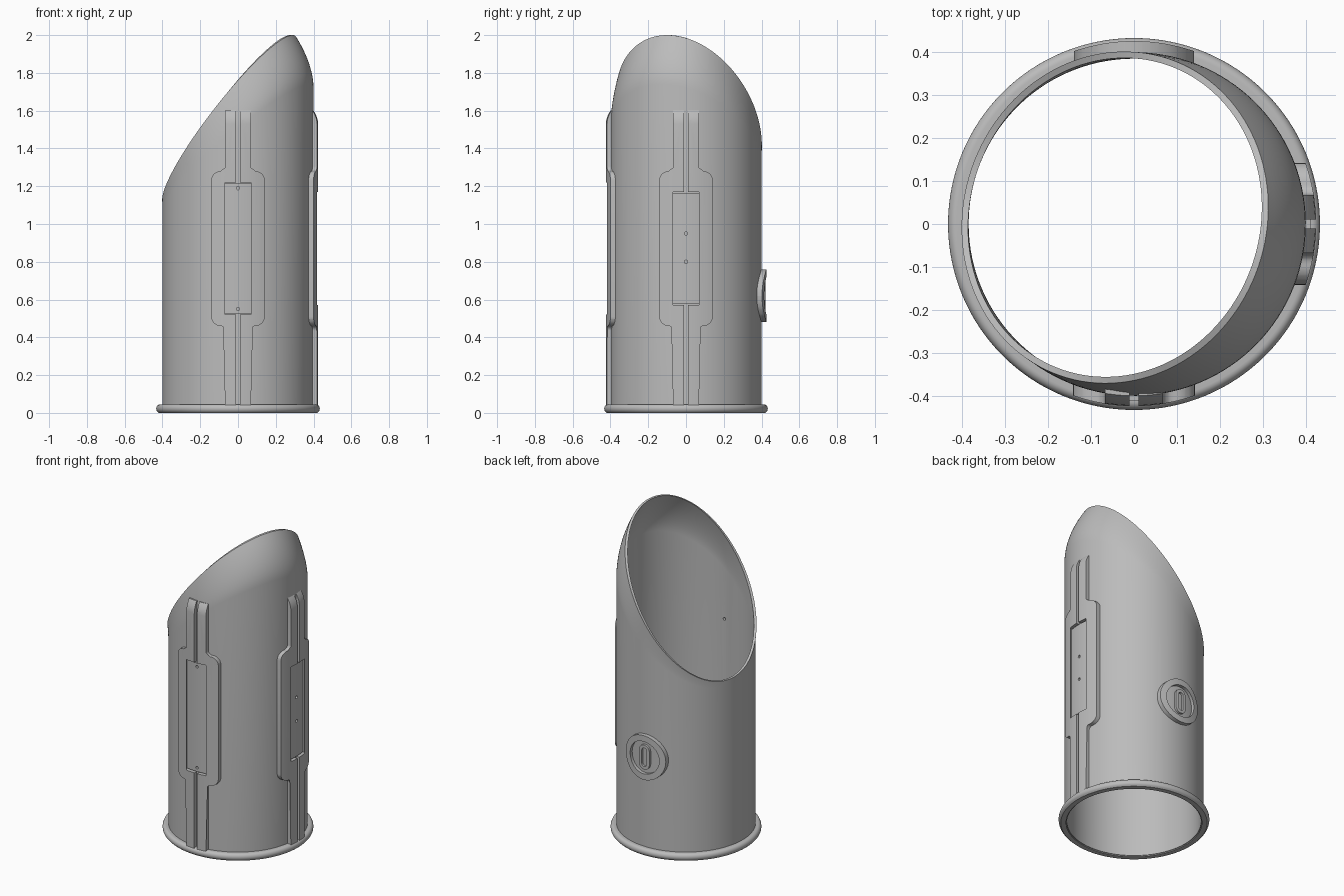
import bpy, bmesh
from math import pi, sin, cos, sqrt, radians
from mathutils import Matrix, Vector

cube = bpy.data.objects.get("Cube")
if cube:
    bpy.data.objects.remove(cube)

grey = bpy.data.materials.new("metal_grey")
grey.use_nodes = True
grey.diffuse_color = (0.5, 0.5, 0.5, 1)
grey.node_tree.nodes["Principled BSDF"].inputs["Base Color"].default_value = (0.5, 0.5, 0.5, 1)

R, WALL, SEG = 0.40, 0.015, 128
FRONT, SIDE, BACK = -pi / 2, 0.0, pi / 2


def finish(name, bm, smooth=True):
    bmesh.ops.recalc_face_normals(bm, faces=bm.faces)
    mesh = bpy.data.meshes.new(name)
    bm.to_mesh(mesh)
    bm.free()
    obj = bpy.data.objects.new(name, mesh)
    bpy.context.collection.objects.link(obj)
    mesh.materials.append(grey)
    bpy.ops.object.select_all(action='DESELECT')
    obj.select_set(True)
    bpy.context.view_layer.objects.active = obj
    if smooth:
        bpy.ops.object.shade_smooth_by_angle(angle=radians(30))
    return obj


def loft(name, rings):
    """Skin a closed chain of rings."""
    bm = bmesh.new()
    loops = [[bm.verts.new(p) for p in ring] for ring in rings]
    for a, b in zip(loops, loops[1:] + loops[:1]):
        for i in range(len(a)):
            j = (i + 1) % len(a)
            bm.faces.new((a[i], a[j], b[j], b[i]))
    return finish(name, bm)


# Tube with a slanted, inward-leaning hood
TILT, AXIS_A, AXIS_B, SHIFT = radians(-19), 0.353, 0.39, 0.047


def hood_ring(t, inset):
    pts = []
    for i in range(SEG):
        a = 2 * pi * i / SEG
        c, s = cos(a), sin(a)
        lean = t ** 1.8
        x = R * c + (AXIS_A * c - SHIFT - R * c) * lean
        y = R * s + (AXIS_B * s - R * s) * lean
        low = 1.40 + 0.34 * c
        high = 1.55 + 0.45 * c
        p = Vector((x - inset * c, y - inset * s, low + (high - low) * t))
        pts.append(Matrix.Rotation(TILT, 3, 'Z') @ p)
    return pts


def base_ring(inset):
    return [Vector((p.x, p.y, 0.005)) for p in hood_ring(0, inset)]


STEPS = 10
outer = [base_ring(0)] + [hood_ring(k / STEPS, 0) for k in range(STEPS + 1)]
inner = [base_ring(WALL)] + [hood_ring(k / STEPS, WALL) for k in range(STEPS + 1)]
tube = loft("tube_body", outer + inner[::-1])

# Rounded base flange
profile = [(0.39, 0), (0.42, 0)]
profile += [(0.413 + 0.02 * cos(a), 0.0225 + 0.0225 * sin(a))
            for a in [radians(d) for d in range(-60, 91, 15)]]
profile += [(0.39, 0.045)]
loft("base_flange", [[(r * cos(2 * pi * i / SEG), r * sin(2 * pi * i / SEG), z)
                      for i in range(SEG)] for r, z in profile])


def wrapped(name, bm, r_in, r_out, azimuth, taper=False):
    """Give a flat (u, z) sheet thickness and bend it around the tube."""
    def cut(co, no):
        bmesh.ops.bisect_plane(bm, geom=bm.verts[:] + bm.edges[:] + bm.faces[:],
                               plane_co=co, plane_no=no)
    bmesh.ops.triangulate(bm, faces=bm.faces)
    for k in range(-7, 8):
        cut((k * 0.02, 0, 0), (1, 0, 0))
    if taper:
        for z in (1.53, 1.55, 1.57, 1.59):
            cut((0, 0, z), (0, 0, 1))
    out = bmesh.ops.extrude_face_region(bm, geom=bm.faces[:])["geom"]
    top = {v for v in out if isinstance(v, bmesh.types.BMVert)}
    spin = Matrix.Rotation(azimuth, 3, 'Z')
    for v in bm.verts:
        r = r_out if v in top else r_in
        if taper and v in top:
            r -= (r_out - R) * (max(0, v.co.z - 1.53) / 0.07) ** 2
        u, z = v.co.x, v.co.z
        v.co = spin @ Vector((sqrt(r * r - u * u), u, z))
    return finish(name, bm)


def sheet(points, hole=None):
    bm = bmesh.new()
    a = [bm.verts.new((u, 0, z)) for u, z in points]
    if hole:
        b = [bm.verts.new((u, 0, z)) for u, z in hole]
        for i in range(len(a)):
            j = (i + 1) % len(a)
            bm.faces.new((a[i], a[j], b[j], b[i]))
    else:
        bm.faces.new(a)
    return bm


def arc(cu, cz, r, start, end, n=6):
    return [(cu + r * cos(radians(start + (end - start) * k / n)),
             cz + r * sin(radians(start + (end - start) * k / n))) for k in range(n + 1)]


# Paired rails widening into a window frame, with a recessed plate
MID = 0.87


def rail_panel(label, azimuth, half_window, holes):
    lower = arc(0.093, 0.435, 0.025, 180, 90) + arc(0.092, 0.51, 0.05, -90, 0)
    upper = [(u, 2 * MID - z) for u, z in reversed(lower)]
    half = [(0.01, 0.03), (0.068, 0.03)] + lower + upper + [(0.068, 1.6), (0.01, 1.6)]
    top, bottom = MID + half_window, MID - half_window
    half += [(0.01, top), (0.08, top), (0.08, bottom), (0.01, bottom)]
    for side, s in (("left", 1), ("right", -1)):
        wrapped(f"{label}_rail_{side}", sheet([(s * u, z) for u, z in half]),
                0.39, 0.424, azimuth, taper=True)
    w, h = 0.075, half_window - 0.006
    plate = wrapped(f"{label}_plate",
                    sheet([(-w, MID - h), (w, MID - h), (w, MID + h), (-w, MID + h)]),
                    0.395, 0.411, azimuth)
    # Small screw holes drilled through plate and tube
    bm = bmesh.new()
    for z in holes:
        place = (Matrix.Translation((0.4 * cos(azimuth), 0.4 * sin(azimuth), z))
                 @ Matrix.Rotation(azimuth, 4, 'Z') @ Matrix.Rotation(pi / 2, 4, 'Y'))
        bmesh.ops.create_cone(bm, cap_ends=True, segments=16, radius1=0.009,
                              radius2=0.009, depth=0.1, matrix=place)
    drill = finish(f"{label}_drill", bm, smooth=False)
    drill.hide_render = True
    for obj in (tube, plate):
        bpy.context.view_layer.objects.active = obj
        mod = obj.modifiers.new("holes", 'BOOLEAN')
        mod.operation, mod.solver, mod.object = 'DIFFERENCE', 'EXACT', drill
        bpy.ops.object.modifier_move_to_index(modifier=mod.name, index=0)
        bpy.ops.object.modifier_apply(modifier=mod.name)
    bpy.data.objects.remove(drill)


rail_panel("front", FRONT, 0.35, (0.55, 1.19))
rail_panel("side", SIDE, 0.30, (0.80, 0.95))

# Round lock badge on the back
LOCK_Z = 0.62


def circle(r):
    return arc(0, LOCK_Z, r, 0, 360 * 47 / 48, 47)


def stadium(r, straight):
    return (arc(0, LOCK_Z + straight, r, 0, 180, 10)
            + arc(0, LOCK_Z - straight, r, 180, 360, 10))


wrapped("lock_ring", sheet(circle(0.14), circle(0.102)), 0.385, 0.426, BACK)
wrapped("lock_floor", sheet(circle(0.105)), 0.39, 0.406, BACK)
wrapped("lock_keyhole", sheet(stadium(0.036, 0.042), stadium(0.017, 0.042)), 0.395, 0.420, BACK)
